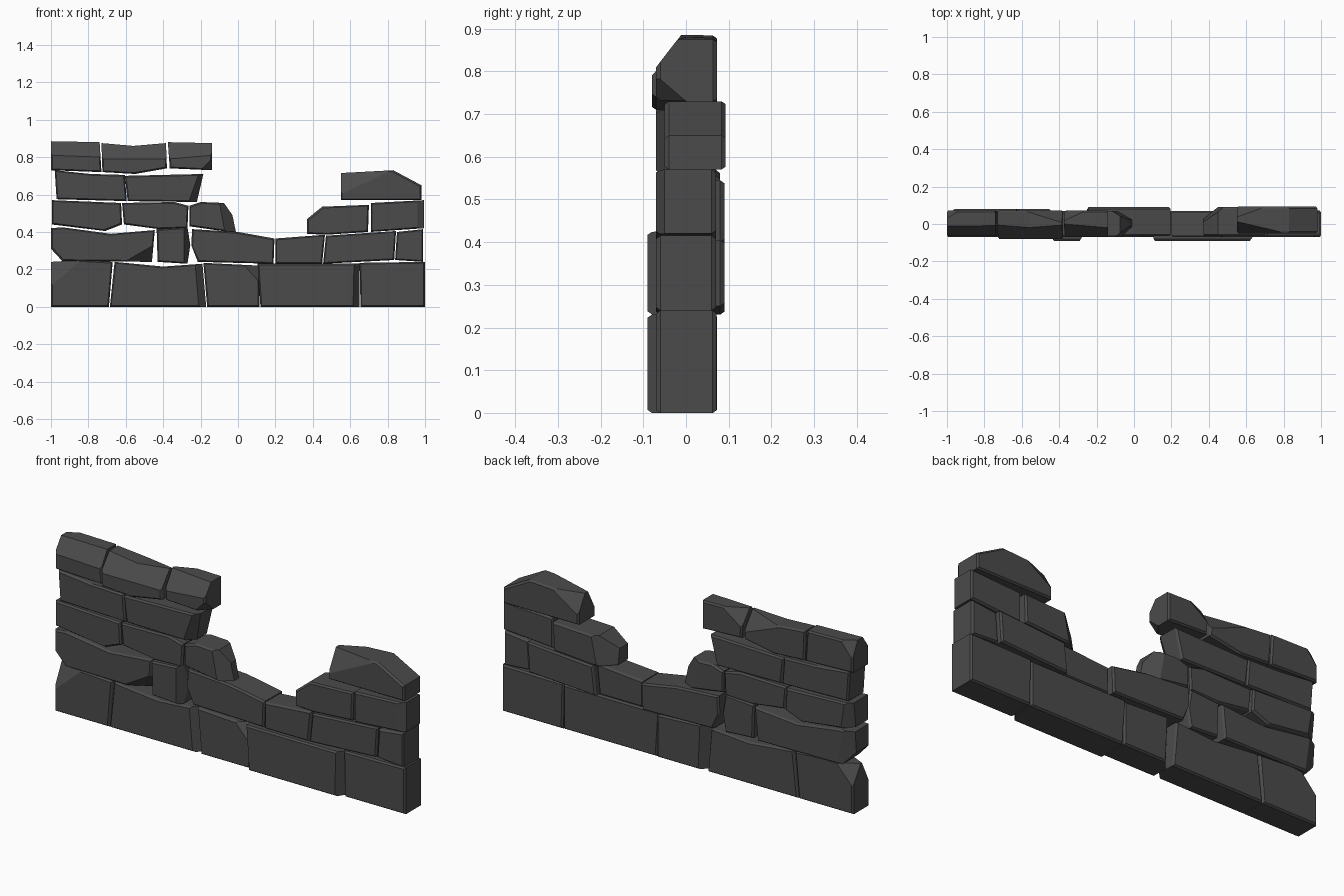
import bpy, bmesh
from mathutils import Vector
from mathutils.geometry import normal as plane_normal

if "Cube" in bpy.data.objects:
    bpy.data.objects.remove(bpy.data.objects["Cube"])

mat = bpy.data.materials.new("dark grey stone")
mat.diffuse_color = (0.07, 0.07, 0.07, 1)
mat.use_nodes = True
mat.node_tree.nodes["Principled BSDF"].inputs["Base Color"].default_value = mat.diffuse_color


def stone(name, outline, y0=-7, y1=7, cuts=()):
    """Extrude an x-z outline (hundredths) through y with worn rims, then chip
    corners off with planes, each given by three points."""
    pts = [Vector((x, 0, z)) / 100 for x, z in outline]
    mid = sum(pts, Vector()) / len(pts)
    bm = bmesh.new()
    rings = []
    for y, inset in ((y0, .007), (y0 + 1, 0), (y1 - 1, 0), (y1, .007)):
        ring = []
        for p in pts:
            d = mid - p
            q = p + Vector((inset if d.x > 0 else -inset, 0, inset if d.z > 0 else -inset))
            ring.append(bm.verts.new((q.x, y / 100, q.z)))
        rings.append(ring)
    n = len(pts)
    bm.faces.new(rings[0])
    bm.faces.new(rings[-1][::-1])
    for a, b in zip(rings, rings[1:]):
        for i in range(n):
            j = (i + 1) % n
            bm.faces.new((a[i], b[i], b[j], a[j]))
    centre = mid + Vector((0, (y0 + y1) / 200, 0))
    for tri in cuts:
        tri = [Vector(p) / 100 for p in tri]
        no = plane_normal(tri)
        if no.dot(centre - tri[0]) > 0:
            no = -no
        bmesh.ops.bisect_plane(bm, geom=bm.verts[:] + bm.edges[:] + bm.faces[:],
                               plane_co=tri[0], plane_no=no, clear_outer=True)
        edges = [e for e in bm.edges if e.is_boundary]
        if edges:
            bmesh.ops.holes_fill(bm, edges=edges, sides=0)
    bmesh.ops.recalc_face_normals(bm, faces=bm.faces[:])
    me = bpy.data.meshes.new(name)
    bm.to_mesh(me)
    bm.free()
    me.materials.append(mat)
    bpy.context.collection.objects.link(bpy.data.objects.new(name, me))


# Foundation course
stone("base_stone_1", [(-100, 0), (-69, 0), (-67, 24), (-84, 25), (-100, 24)],
      cuts=[((-100, -7, 11), (-84, -7, 25), (-100, 0, 25)),
            ((-100, 7, 14), (-90, 7, 25), (-100, 0, 25))])
stone("base_stone_2", [(-68.5, 0), (-17, 0), (-19, 23), (-40, 21.5), (-66, 24)], -7, 7,
      [((-21, -7, 0), (-23, -7, 24), (-17, -3, 0))])
stone("base_stone_3", [(-16.5, 0), (11.5, 0), (11.5, 22), (-18.5, 23.5)], -7, 7.3,
      [((3, -7, 22.5), (11.5, -7, 13), (11.5, 0, 23)),
       ((-16, 3, 10), (-12, 7.3, 0), (-13, 7.3, 23))])
stone("base_stone_4", [(12, 0), (65, 0), (65, 23), (10.5, 23)], -9, 7,
      [((61.5, -9, 0), (62, -9, 23), (65, -4, 0))])
stone("base_stone_5", [(65.5, 0), (100, 0), (100, 24), (65, 23.5)], -7, 7.2)

# Second course
stone("second_stone_1", [(-100, 31), (-94, 24.5), (-46, 24), (-44.5, 41), (-68, 39),
                         (-94, 42.5), (-100, 42)], -7, 8,
      [((-59, -7, 25), (-45, -7, 33), (-45, 2, 24)),
       ((-100, 4, 30), (-93, 8, 30), (-95, 8, 44))])
stone("second_stone_2", [(-43, 24), (-27, 23), (-25.5, 33), (-27, 42.5), (-43.5, 41.5)],
      -9, 7, [((-29, -9, 24), (-29, -9, 42), (-26, -4, 30))])
stone("second_stone_3", [(-25, 33), (-21.5, 24), (19, 23), (19.5, 36.5), (0, 40),
                         (-24.5, 41.5)], -6.5, 9)
stone("second_stone_4", [(20, 23), (45, 23), (46.5, 38.5), (20, 36.5)], -7, 6.5)
stone("second_stone_5", [(45.5, 23), (83.5, 25), (84.5, 40.5), (47, 38)], -7, 9)
stone("second_stone_6", [(84, 25), (99, 24), (99, 41.5), (85, 40)], -7, 7)

# Third course
stone("third_stone_1", [(-99.5, 44), (-71, 40.5), (-62, 44), (-62.5, 55.5), (-99.5, 57)],
      -7, 8, [((-99.5, 4, 45), (-94, 8, 45), (-96, 8, 57))])
stone("third_stone_2", [(-61, 44), (-42, 41.5), (-27, 42), (-26.5, 54), (-34, 56),
                        (-62, 55.5)], -7, 7)
stone("third_stone_3", [(-26, 43), (-1, 39.5), (-3, 49), (-7.5, 55.5), (-20, 56),
                        (-26, 54)], -7, 7,
      [((-7, -7, 40), (-10, -7, 56), (-1, -1, 42)),
       ((-9, 7, 40), (-12, 7, 56), (-1, 2, 42))])
stone("third_stone_4", [(37, 39), (47, 38.5), (69.5, 40), (70, 54.5), (45, 53.5),
                        (37, 47)], -6.5, 9,
      [((45, 9, 40), (48, 9, 54), (37, 2, 42))])
stone("third_stone_5", [(71, 40), (99.5, 42), (99.5, 57), (71, 55.5)], -7, 7,
      [((96, -7, 42), (96, -7, 57), (99.5, -5, 45))])

# Fourth course
stone("fourth_stone_1", [(-97, 57.5), (-59.5, 56.5), (-60.5, 70.5), (-79, 71),
                         (-98, 73)], -7, 7)
stone("fourth_stone_2", [(-59, 56.5), (-22, 56), (-18.5, 71), (-60.5, 70)], -7, 7,
      [((-26, -7, 57), (-21, -7, 71), (-20, 0, 57))])
stone("fourth_right_stone", [(55, 57), (98, 57), (98, 65), (83, 73), (55, 71.5)], -5, 9.3,
      [((55, -5, 60), (82, -5, 73), (55, 1, 71)),
       ((55, 9.3, 62), (70, 9.3, 72), (55, 4, 71))])


# Top course, its front upper edge worn to a slope
def worn(x0, x1, z0, z1, top0, top1, y0):
    return ((x0, y0, z0), (x1, y0, z1), ((x0 + x1) / 2, -1, (top0 + top1) / 2))


stone("top_stone_1", [(-100, 73), (-73, 72), (-74, 88), (-100, 88.5)], -6.5, 7.3,
      [worn(-100, -73, 81, 80, 88.5, 88, -6.5),
       ((-100, 7.3, 80), (-93, 7.3, 88.5), (-100, 3, 88.5))])
stone("top_stone_2", [(-72.5, 72), (-55, 71), (-38, 74), (-38.5, 87.5), (-56, 86),
                      (-73, 87.5)], -8, 7.3,
      [worn(-73, -38, 79, 79, 87, 87, -8),
       ((-60, 7.3, 86), (-39, 7.3, 78), (-42, 2, 87))])
stone("top_stone_3", [(-36.5, 74), (-14, 73), (-14, 87.5), (-37.5, 88)], -7, 7.3,
      [worn(-37, -14, 79, 81, 88, 87.5, -7),
       ((-20, -7, 73), (-14, -7, 79), (-14, 0, 73)),
       ((-36, 7.3, 80), (-25, 7.3, 88), (-37, 2, 88))])
